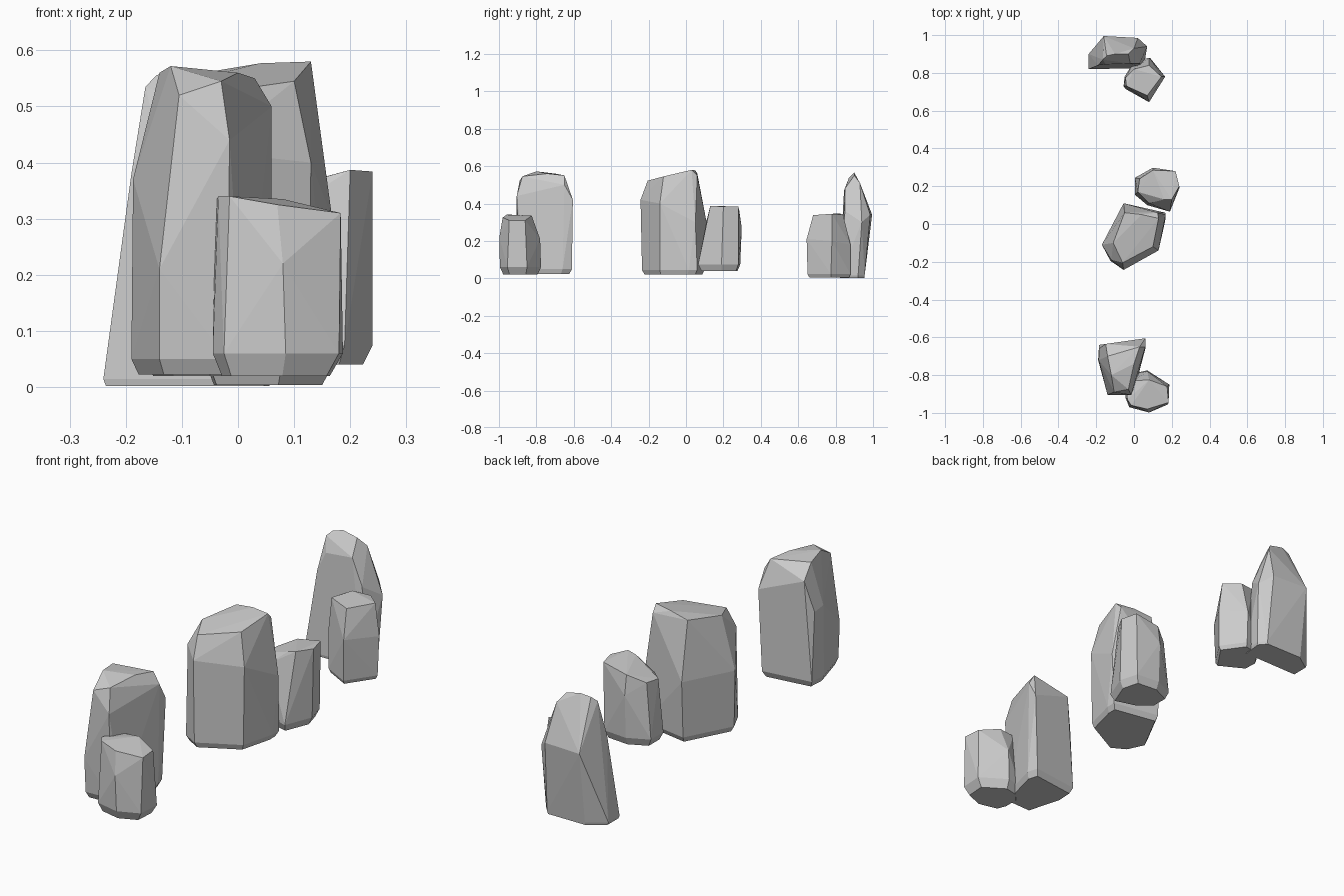
import bpy, bmesh


def rock(name, outline, z_base, z_low, inset, upper):
    """Chiselled stone: convex hull of an inset base, a foot outline and crown corners."""
    cx = sum(p[0] for p in outline) / len(outline)
    cy = sum(p[1] for p in outline) / len(outline)
    bm = bmesh.new()
    for x, y in outline:
        bm.verts.new((x, y, z_low))
        bm.verts.new((cx + (x - cx) * inset, cy + (y - cy) * inset, z_base))
    for p in upper:
        bm.verts.new(p)
    res = bmesh.ops.convex_hull(bm, input=bm.verts[:])
    loose = [v for v in bm.verts if not v.link_faces]
    bmesh.ops.delete(bm, geom=loose, context='VERTS')
    bmesh.ops.dissolve_limit(bm, angle_limit=0.03, verts=bm.verts[:], edges=bm.edges[:])
    bmesh.ops.recalc_face_normals(bm, faces=bm.faces[:])
    me = bpy.data.meshes.new(name)
    bm.to_mesh(me)
    bm.free()
    ob = bpy.data.objects.new(name, me)
    bpy.context.collection.objects.link(ob)
    return ob


# Front pair
rock("front_tall_rock",
     [(-.185, -.64), (.045, -.61), (.06, -.66), (.01, -.85), (-.02, -.89), (-.14, -.895), (-.19, -.72)],
     .022, .05, .9,
     [(-.185, -.66, .36), (-.187, -.72, .37), (-.14, -.905, .21), (.06, -.605, .42), (.06, -.65, .50),
      (-.015, -.905, .44), (-.105, -.89, .52), (-.03, -.875, .545), (-.14, -.70, .56),
      (-.12, -.80, .572), (.03, -.65, .55), (0, -.74, .56), (-.15, -.635, .50)])

rock("front_small_rock",
     [(-.045, -.84), (-.045, -.92), (-.025, -.97), (.085, -.995), (.18, -.955), (.187, -.85), (.07, -.775), (0, -.79)],
     .02, .06, .83,
     [(-.04, -.87, .33), (-.035, -.93, .34), (-.015, -.96, .34), (.08, -.998, .22), (.07, -.98, .325),
      (.183, -.945, .31), (.175, -.86, .31), (.08, -.825, .335), (0, -.83, .33), (.07, -.78, .21)])

# Middle pair
rock("middle_tall_rock",
     [(-.165, -.11), (-.055, .10), (.165, .06), (.165, .015), (.125, -.14), (-.055, -.235), (-.125, -.195)],
     .02, .045, .92,
     [(.13, .03, .58), (.04, .05, .577), (-.05, .06, .562), (-.11, -.10, .54), (-.06, -.205, .522),
      (.10, -.12, .545), (-.12, -.19, .46), (-.055, -.243, .42), (.125, .06, .55), (-.055, .11, .3),
      (-.17, -.11, .3), (.168, .05, .3), (.13, -.14, .40)])

rock("middle_small_rock",
     [(.005, .245), (.10, .29), (.215, .28), (.24, .19), (.19, .065), (.07, .10), (.005, .155)],
     .04, .075, .86,
     [(.24, .20, .384), (.22, .28, .384), (.20, .13, .387), (.16, .13, .376), (.10, .285, .36),
      (.03, .24, .325), (.02, .17, .32), (.10, .298, .27), (.08, .11, .31)])

# Back pair
rock("back_tall_rock",
     [(-.24, .82), (-.24, .90), (-.16, .955), (.03, .955), (.06, .92), (.05, .825)],
     .002, .014, .97,
     [(-.165, .87, .535), (-.145, .89, .556), (-.10, .90, .565), (-.03, .90, .55), (0, .93, .51),
      (-.19, .84, .38), (.03, .85, .36), (.07, .94, .30), (-.16, .995, .34), (.02, .985, .34),
      (-.02, .85, .48), (-.15, .845, .47)])

rock("back_small_rock",
     [(-.05, .78), (-.045, .715), (.075, .65), (.16, .775), (.085, .88), (0, .86)],
     .004, .022, .92,
     [(-.045, .775, .33), (-.04, .73, .34), (.07, .68, .338), (.145, .78, .345), (.08, .84, .34),
      (0, .82, .347), (.08, .645, .21), (.165, .78, .2), (.08, .88, .18), (-.055, .73, .2)])
